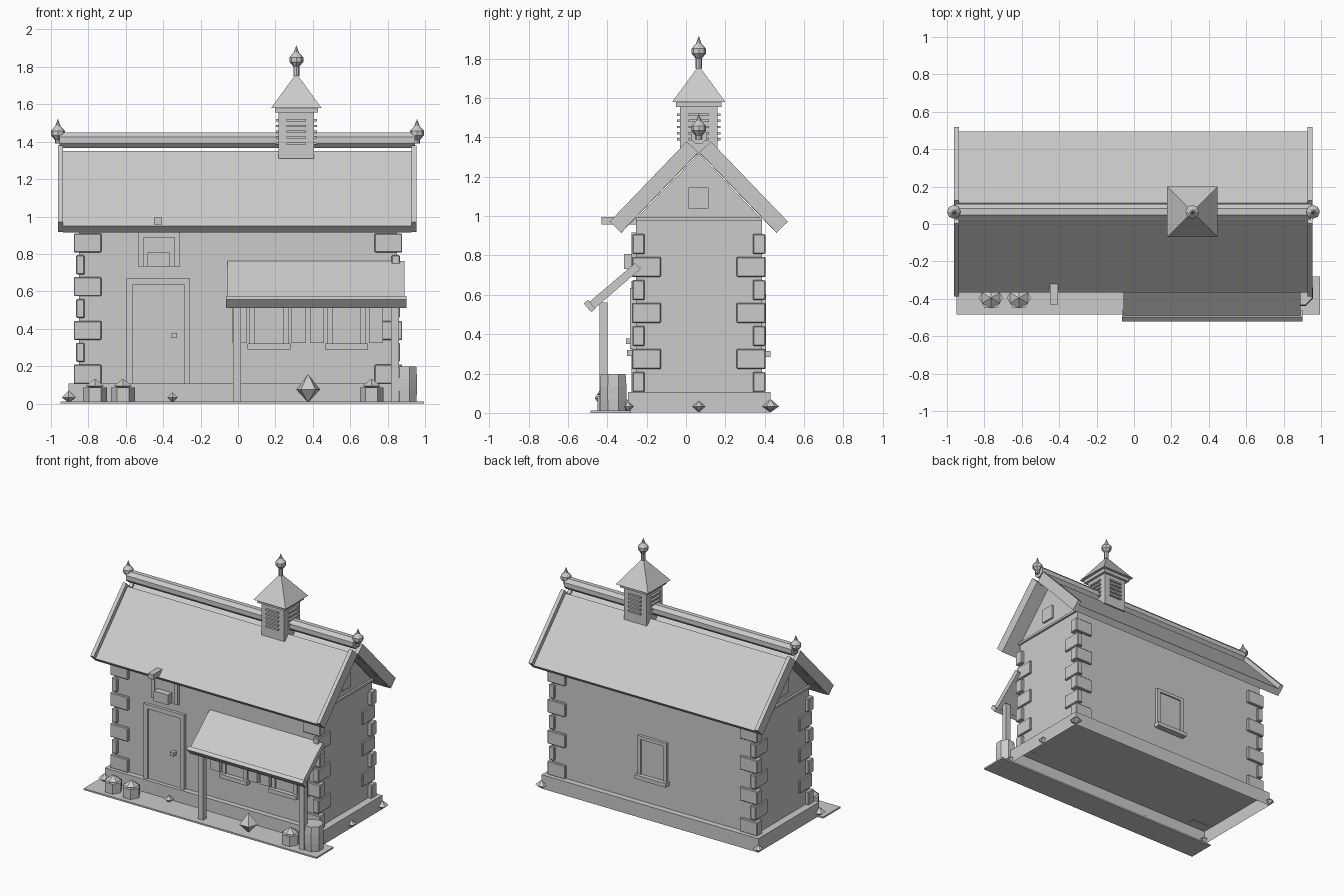
import bpy, bmesh
from math import pi
from mathutils import Matrix

old = bpy.data.objects.get("Cube")
if old:
    bpy.data.objects.remove(old)

stone = bpy.data.materials.new("plain_grey")
stone.use_nodes = True
GREY = (0.6, 0.6, 0.6, 1)
stone.diffuse_color = GREY
stone.node_tree.nodes["Principled BSDF"].inputs["Base Color"].default_value = GREY

MID = 0.065            # y of the ridge line
FRONT, BACK = -0.255, 0.385
SIDE = 0.85
PITCH = 1.04           # roof rise per unit run


def finish(name, bm, bevel=0):
    bmesh.ops.recalc_face_normals(bm, faces=bm.faces)
    mesh = bpy.data.meshes.new(name)
    bm.to_mesh(mesh)
    bm.free()
    mesh.materials.append(stone)
    ob = bpy.data.objects.new(name, mesh)
    bpy.context.scene.collection.objects.link(ob)
    if bevel:
        mod = ob.modifiers.new("bevel", "BEVEL")
        mod.width, mod.segments = bevel, 1
    return ob


def box(name, x, y, z, bevel=0, open_below=False):
    """Box from three (low, high) ranges."""
    bm = bmesh.new()
    bmesh.ops.create_cube(bm, size=1)
    if open_below:
        bm.normal_update()
        bmesh.ops.delete(bm, geom=[f for f in bm.faces if f.normal.z < -0.5],
                         context="FACES_ONLY")
    for v in bm.verts:
        for i, (lo, hi) in enumerate((x, y, z)):
            v.co[i] = lo if v.co[i] < 0 else hi
    return finish(name, bm, bevel)


def extrude_x(name, profile, x0, x1):
    """Extrude a (y, z) outline along x."""
    bm = bmesh.new()
    face = bm.faces.new([bm.verts.new((x0, y, z)) for y, z in profile])
    new = bmesh.ops.extrude_face_region(bm, geom=[face])["geom"]
    bmesh.ops.translate(bm, vec=(x1 - x0, 0, 0),
                        verts=[v for v in new if isinstance(v, bmesh.types.BMVert)])
    # The extrusion consumes the first cap, so close it again
    bmesh.ops.holes_fill(bm, edges=bm.edges, sides=0)
    return finish(name, bm)


def turned(name, x, y, profile, sides, turn=0):
    """Stack of rings, from (radius, z) pairs."""
    bm = bmesh.new()
    for (r0, z0), (r1, z1) in zip(profile, profile[1:]):
        place = Matrix.Translation((x, y, (z0 + z1) / 2)) @ Matrix.Rotation(turn, 4, "Z")
        bmesh.ops.create_cone(bm, segments=sides, radius1=r0, radius2=r1, depth=z1 - z0,
                              cap_ends=False, matrix=place)
    bmesh.ops.remove_doubles(bm, verts=bm.verts, dist=1e-4)
    bmesh.ops.holes_fill(bm, edges=bm.edges, sides=0)
    return finish(name, bm)


# Base, ground strip and gabled walls
box("ground_strip", (-0.95, 0.995), (-0.485, -0.28), (0, 0.012))
box("foundation", (-0.905, 0.905), (-0.295, 0.43), (0.002, 0.107), open_below=True)
extrude_x("walls", [(FRONT, 0.107), (BACK, 0.107), (BACK, 0.985), (MID, 1.318), (FRONT, 0.985)],
          -SIDE, SIDE)

# Alternating corner blocks
for sx, xn in ((-1, "right"), (1, "left")):
    for front in (True, False):
        for level in range(7):
            z = 0.106 + level * 0.117
            wide = level % 2 == 0
            ox, ix = (0.878, 0.73) if wide else (0.865, 0.82)
            out, depth = (0.018, 0.063) if wide else (0.02, 0.148)
            if front:
                ys = (FRONT - out, FRONT - out + depth)
            else:
                ys = (BACK + out - depth, BACK + out)
            box(f"corner_block_{xn}", sorted((sx * ix, sx * ox)), ys, (z, z + 0.102), 0.005)

    # Gable trim and attic hatch
    outer = sorted((sx * SIDE, sx * (SIDE + 0.015)))
    box(f"gable_trim_{xn}", outer, (FRONT, BACK), (0.977, 0.993))
    box(f"attic_hatch_{xn}", outer, (0.012, 0.115), (1.04, 1.145))

# Roof slabs and gable boards, one per slope
for s, sn in ((-1, "front"), (1, "back")):
    def slope(top, start, end, drop):
        hi, lo = top - start * PITCH, top - end * PITCH
        pts = [(start, hi), (end, lo), (end - drop, lo - drop / PITCH),
               (start - drop, hi - drop / PITCH)]
        return [(MID + s * d, z) for d, z in pts]
    extrude_x(f"roof_slab_{sn}", slope(1.397, 0.046, 0.43, 0.036), -0.935, 0.927)
    for x0 in (-0.963, 0.927):
        extrude_x(f"gable_board_{sn}", slope(1.443, 0.061, 0.453, 0.058), x0, x0 + 0.028)

# Ridge beam
bm = bmesh.new()
bmesh.ops.create_cone(bm, segments=8, radius1=0.044, radius2=0.044, depth=1.9, cap_ends=True,
                      matrix=Matrix.Translation((-0.004, MID, 1.408)) @ Matrix.Rotation(pi / 2, 4, "Y")
                      @ Matrix.Rotation(pi / 8, 4, "Z"))
finish("ridge_beam", bm)


def finial(name, x, base, ball):
    """Stem, faceted ball and spike; ball is the ball's centre height."""
    turned(name, x, MID, [(0.016, base), (0.016, ball - 0.038), (0.037, ball - 0.013),
                          (0.037, ball + 0.011), (0.014, ball + 0.037), (0, ball + 0.076)], 8)


finial("ridge_finial_right", -0.963, 1.39, 1.447)
finial("ridge_finial_left", 0.957, 1.39, 1.447)

# Louvred tower on the ridge
TX = 0.312
box("tower", (TX - 0.095, TX + 0.095), (MID - 0.095, MID + 0.095), (1.31, 1.56))
box("tower_cornice", (TX - 0.115, TX + 0.115), (MID - 0.115, MID + 0.115), (1.555, 1.582))
turned("tower_roof", TX, MID, [(0.191, 1.58), (0, 1.765)], 4, pi / 4)
finial("tower_finial", TX, 1.75, 1.84)
for i in range(5):
    z = (1.385 + i * 0.031, 1.397 + i * 0.031)
    box("louvre_long", (TX - 0.11, TX + 0.11), (MID - 0.052, MID + 0.052), z)
    box("louvre_cross", (TX - 0.052, TX + 0.052), (MID - 0.11, MID + 0.11), z)


def opening(name, x0, x1, z0, z1, wall, s, rim=0.03, sill=True):
    """Framed panel on a wall facing s along y."""
    def ys(a, b):
        return sorted((wall + s * a, wall + s * b))
    box(name + "_panel", (x0 + rim, x1 - rim), ys(-0.01, 0.012), (z0, z1 - rim))
    for a, b in ((x0, x0 + rim), (x1 - rim, x1)):
        box(name + "_jamb", (a, b), ys(-0.01, 0.022), (z0, z1))
    box(name + "_head", (x0 + rim, x1 - rim), ys(-0.01, 0.022), (z1 - rim, z1))
    if sill:
        box(name + "_sill", (x0 - 0.01, x1 + 0.01), ys(-0.01, 0.045), (z0 - 0.005, z0 + 0.025))


# Door, loft hatch and windows
opening("door", -0.595, -0.257, 0.107, 0.67, FRONT, -1, 0.033, False)
box("door_knob", (-0.355, -0.327), (FRONT - 0.05, FRONT), (0.35, 0.377))
opening("loft_hatch", -0.535, -0.31, 0.732, 0.918, FRONT, -1, 0.03, False)
box("loft_bucket", (-0.485, -0.365), (FRONT - 0.06, FRONT), (0.732, 0.808))
box("hoist_beam", (-0.45, -0.407), (-0.43, FRONT), (0.957, 0.995))
opening("back_window", -0.12, 0.12, 0.29, 0.605, BACK, 1, 0.025)
for wx in (0.165, 0.58):
    opening("front_window", wx - 0.105, wx + 0.105, 0.295, 0.64, FRONT, -1)
    for a in (wx - 0.195, wx + 0.12):
        box("shutter", (a, a + 0.075), (FRONT - 0.03, FRONT), (0.325, 0.635))

# Porch roof and posts
extrude_x("porch_roof", [(-0.495, 0.56), (-0.26, 0.761), (-0.23, 0.733), (-0.465, 0.53)],
          -0.055, 0.89)
extrude_x("porch_fascia", [(-0.52, 0.556), (-0.498, 0.575), (-0.46, 0.53), (-0.482, 0.512)],
          -0.065, 0.902)
for px in (-0.005, 0.84):
    box("porch_post", (px - 0.021, px + 0.021), (-0.44, -0.4), (0.01, 0.56))

# Barrel, planters and plants
turned("barrel", 0.89, -0.37, [(0.068, 0.005), (0.073, 0.07), (0.073, 0.135), (0.068, 0.197)],
       8, pi / 8)
for px in (-0.765, -0.615, 0.715):
    turned("planter", px, -0.395, [(0.064, 0), (0.064, 0.087)], 6, pi / 6)
    turned("planter_bush", px, -0.395, [(0, 0.07), (0.055, 0.095), (0, 0.133)], 6)
turned("spiky_plant", 0.375, -0.41, [(0, 0.005), (0.067, 0.075), (0, 0.157)], 5)

# Loose stones round the base
for x, y, r in ((-0.905, -0.3, 0.042), (-0.35, -0.325, 0.033), (0.905, -0.295, 0.03),
                (0.905, MID, 0.033), (0.905, 0.43, 0.043), (-0.905, 0.43, 0.035)):
    turned("loose_stone", x, y, [(0, 0.003), (r, 0.033), (0, 0.033 + r * 0.85)], 6)
